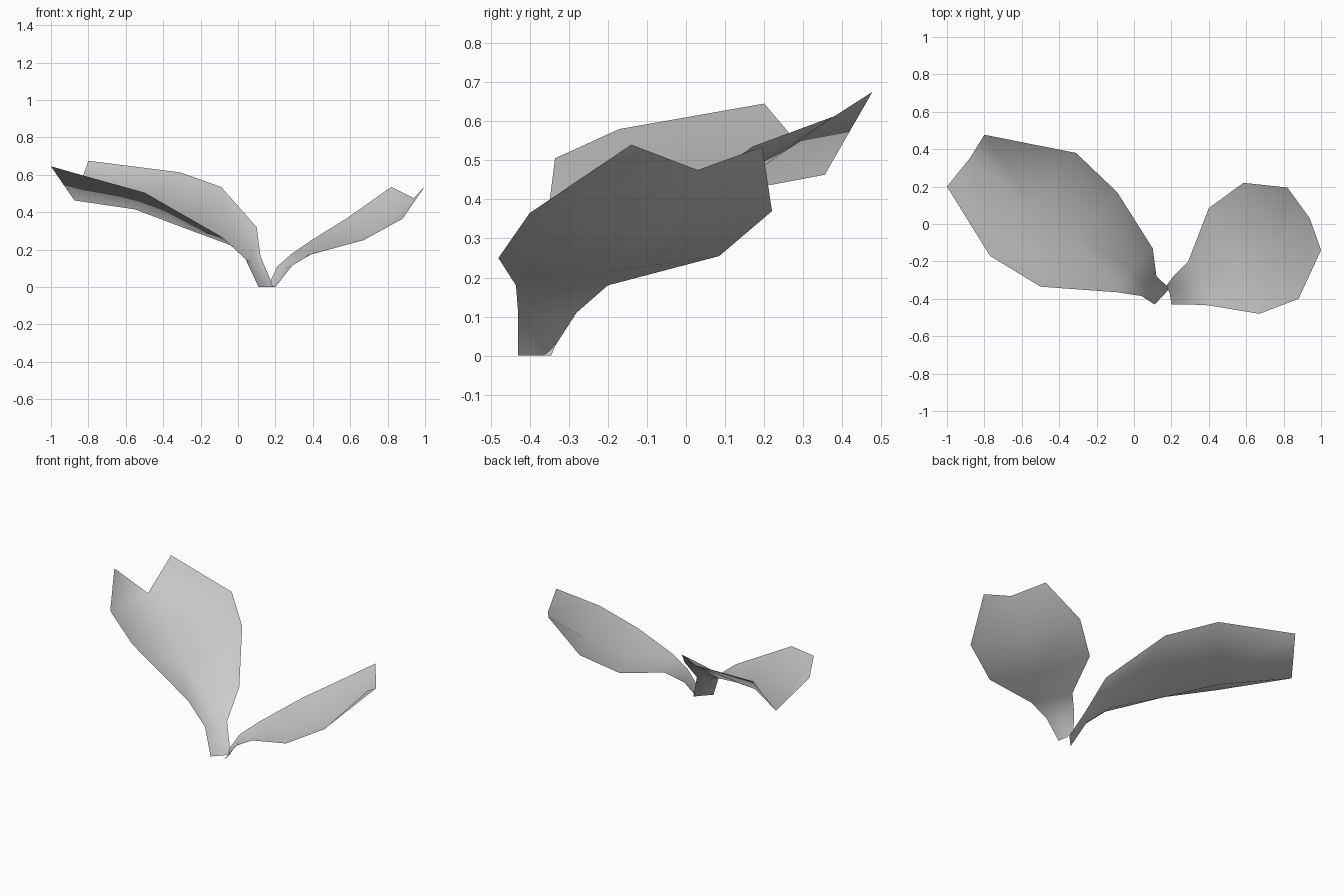
import bpy
import bmesh

default_cube = bpy.data.objects.get("Cube")
if default_cube:
    bpy.data.objects.remove(default_cube, do_unlink=True)

# One plain grey for both leaves
grey = bpy.data.materials.new("leaf_grey")
grey.use_nodes = True
leaf_colour = (0.6, 0.6, 0.6, 1)
grey.diffuse_color = leaf_colour
grey.node_tree.nodes["Principled BSDF"].inputs["Base Color"].default_value = leaf_colour


def make_leaf(name, front_rim, midrib, back_rim):
    """Loft a thin cupped leaf across its front rim, midrib and back rim."""
    mesh = bpy.data.meshes.new(name)
    bm = bmesh.new()

    # Cross-sections from stalk to tip
    rows = [[bm.verts.new(point) for point in section]
            for section in zip(front_rim, midrib, back_rim)]

    # Skin between neighbouring cross-sections
    for lower, upper in zip(rows, rows[1:]):
        for side in range(len(lower) - 1):
            bm.faces.new((lower[side], lower[side + 1], upper[side + 1], upper[side]))

    # Inner surface of the leaf faces up
    bm.normal_update()
    if sum(face.normal.z for face in bm.faces) < 0:
        bmesh.ops.reverse_faces(bm, faces=bm.faces[:])
    for face in bm.faces:
        face.smooth = True
    bm.normal_update()

    bm.to_mesh(mesh)
    bm.free()
    mesh.materials.append(grey)
    leaf = bpy.data.objects.new(name, mesh)
    bpy.context.scene.collection.objects.link(leaf)
    return leaf


# Long, deeply cupped leaf on the right
make_leaf(
    "right_leaf",
    front_rim=[(.11, -.43, 0), (.04, -.385, .15), (-.09, -.365, .27),
               (-.5, -.335, .505), (-.77, -.17, .58), (-1, .2, .645)],
    midrib=[(.15, -.39, 0), (.07, -.33, .13), (-.03, -.24, .22),
            (-.3, -.08, .32), (-.55, .1, .415), (-.875, .355, .463)],
    back_rim=[(.19, -.345, 0), (.12, -.28, .165), (.1, -.13, .32),
              (-.09, .17, .535), (-.31, .38, .613), (-.8, .477, .675)],
)

# Short, shallow leaf on the left
make_leaf(
    "left_leaf",
    front_rim=[(.2, -.43, 0), (.29, -.43, .115), (.4, -.435, .18),
               (.67, -.48, .25), (.88, -.4, .365), (1, -.14, .54)],
    midrib=[(.19, -.365, 0), (.25, -.35, .1), (.36, -.31, .165),
            (.54, -.2, .215), (.76, -.09, .31), (.94, .03, .475)],
    back_rim=[(.17, -.335, .025), (.21, -.28, .11), (.29, -.2, .18),
              (.4, .085, .255), (.585, .22, .37), (.82, .195, .535)],
)
